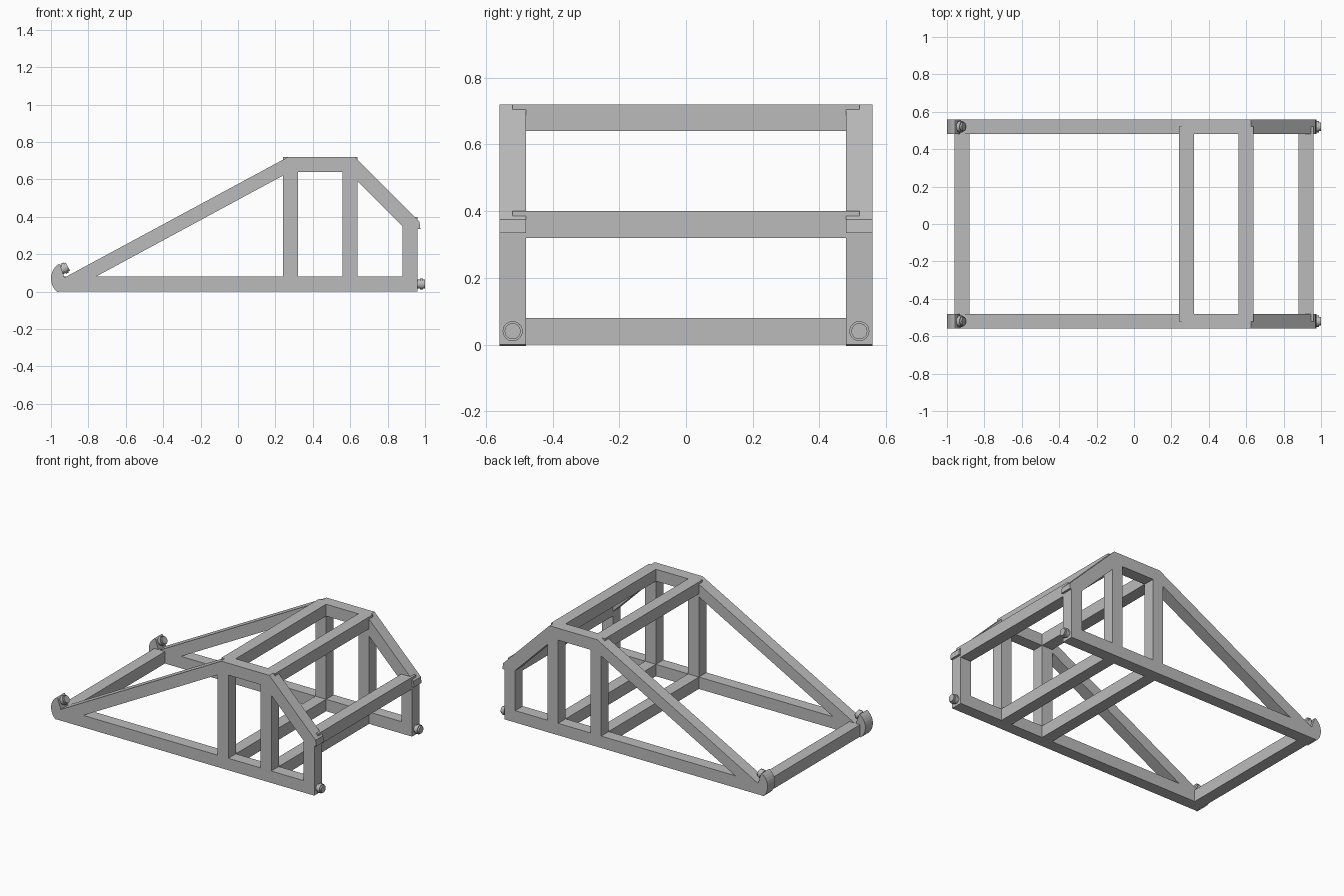
import bpy, bmesh, math
from mathutils import Matrix, Vector

cube = bpy.data.objects.get("Cube")
if cube:
    bpy.data.objects.remove(cube, do_unlink=True)

GREY = (0.5, 0.5, 0.5, 1)
grey = bpy.data.materials.new("grey")
grey.use_nodes = True
grey.diffuse_color = GREY
grey.node_tree.nodes["Principled BSDF"].inputs["Base Color"].default_value = GREY

BEAM = 0.08
SIDE_Y = 0.52


def add_mesh(name, mesh):
    obj = bpy.data.objects.new(name, mesh)
    bpy.context.collection.objects.link(obj)
    mesh.materials.clear()
    mesh.materials.append(grey)
    return obj


def cross_bar(name, x, z, half_length):
    bm = bmesh.new()
    bmesh.ops.create_cube(bm, size=1)
    bmesh.ops.scale(bm, vec=(BEAM, 2 * half_length, BEAM), verts=bm.verts)
    bmesh.ops.translate(bm, vec=(x, 0, z), verts=bm.verts)
    mesh = bpy.data.meshes.new(name)
    bm.to_mesh(mesh)
    bm.free()
    return add_mesh(name, mesh)


def extruded_frame(name, loops, y):
    """Flat outline with holes in the x-z plane, one beam thick."""
    curve = bpy.data.curves.new(name + "_outline", "CURVE")
    curve.dimensions = "2D"
    curve.fill_mode = "BOTH"
    curve.extrude = BEAM / 2
    for loop in loops:
        spline = curve.splines.new("POLY")
        spline.points.add(len(loop) - 1)
        for point, (x, z) in zip(spline.points, loop):
            point.co = (x, z, 0, 1)
        spline.use_cyclic_u = True
    temp = bpy.data.objects.new(name + "_outline", curve)
    bpy.context.collection.objects.link(temp)
    bpy.context.view_layer.update()
    mesh = bpy.data.meshes.new_from_object(
        temp.evaluated_get(bpy.context.evaluated_depsgraph_get()))
    bpy.data.objects.remove(temp, do_unlink=True)
    mesh.transform(Matrix.Translation((0, y, 0)) @ Matrix.Rotation(math.pi / 2, 4, "X"))
    bm = bmesh.new()
    bm.from_mesh(mesh)
    bmesh.ops.remove_doubles(bm, verts=bm.verts, dist=0.0001)
    bmesh.ops.recalc_face_normals(bm, faces=bm.faces)
    for face in bm.faces:
        face.smooth = False
    bm.to_mesh(mesh)
    bm.free()
    mesh.name = name
    return add_mesh(name, mesh)


def stud(name, base, direction):
    """Stepped round connector pointing along the direction."""
    turn = Vector(direction).to_track_quat("Z", "Y").to_matrix().to_4x4()
    bm = bmesh.new()
    for radius, start, end in ((0.024, -0.01, 0.02), (0.03, 0.012, 0.03), (0.024, 0.02, 0.04)):
        place = Matrix.Translation(base) @ turn @ Matrix.Translation((0, 0, (start + end) / 2))
        bmesh.ops.create_cone(bm, cap_ends=True, segments=24, radius1=radius,
                              radius2=radius, depth=end - start, matrix=place)
    for face in bm.faces:
        face.smooth = len(face.verts) == 4
    for edge in bm.edges:
        edge.smooth = edge.calc_face_angle(0) < 0.6
    mesh = bpy.data.meshes.new(name)
    bm.to_mesh(mesh)
    bm.free()
    return add_mesh(name, mesh)


# Side frames: rounded hook at the low end, three openings
hook = [(-0.905 + 0.095 * math.cos(a), 0.07 + 0.095 * math.sin(a))
        for a in (math.radians(123 + 12 * i) for i in range(10))]
outline = hook + [(-0.96, 0), (0.96, 0), (0.96, 0.335), (0.975, 0.335), (0.97, 0.375),
                  (0.625, 0.72), (0.268, 0.72), (-0.928, 0.075), (-0.95, 0.143)]
long_opening = [(-0.76, 0.08), (0.24, 0.08), (0.24, 0.62)]
middle_opening = [(0.32, 0.08), (0.56, 0.08), (0.56, 0.64), (0.32, 0.64)]
end_opening = [(0.64, 0.08), (0.88, 0.08), (0.88, 0.35), (0.64, 0.59)]

for label, side in (("front", -1), ("back", 1)):
    y = side * SIDE_Y
    extruded_frame(label + "_side_frame",
                   [outline, long_opening, middle_opening, end_opening], y)
    stud(label + "_end_stud", (0.96, y, 0.04), (1, 0, 0))
    stud(label + "_hook_stud", (-0.945, y, 0.115), (0.88, 0, 0.475))

# Cross bars joining the side frames
for name, x, z, half in (
        ("low_end_cross_bar", -0.92, 0.04, 0.49),
        ("lower_inner_cross_bar", 0.28, 0.04, 0.49),
        ("lower_outer_cross_bar", 0.60, 0.04, 0.49),
        ("upper_inner_cross_bar", 0.28, 0.68, SIDE_Y),
        ("upper_outer_cross_bar", 0.60, 0.68, SIDE_Y),
        ("high_end_cross_bar", 0.92, 0.36, SIDE_Y)):
    cross_bar(name, x, z, half)
